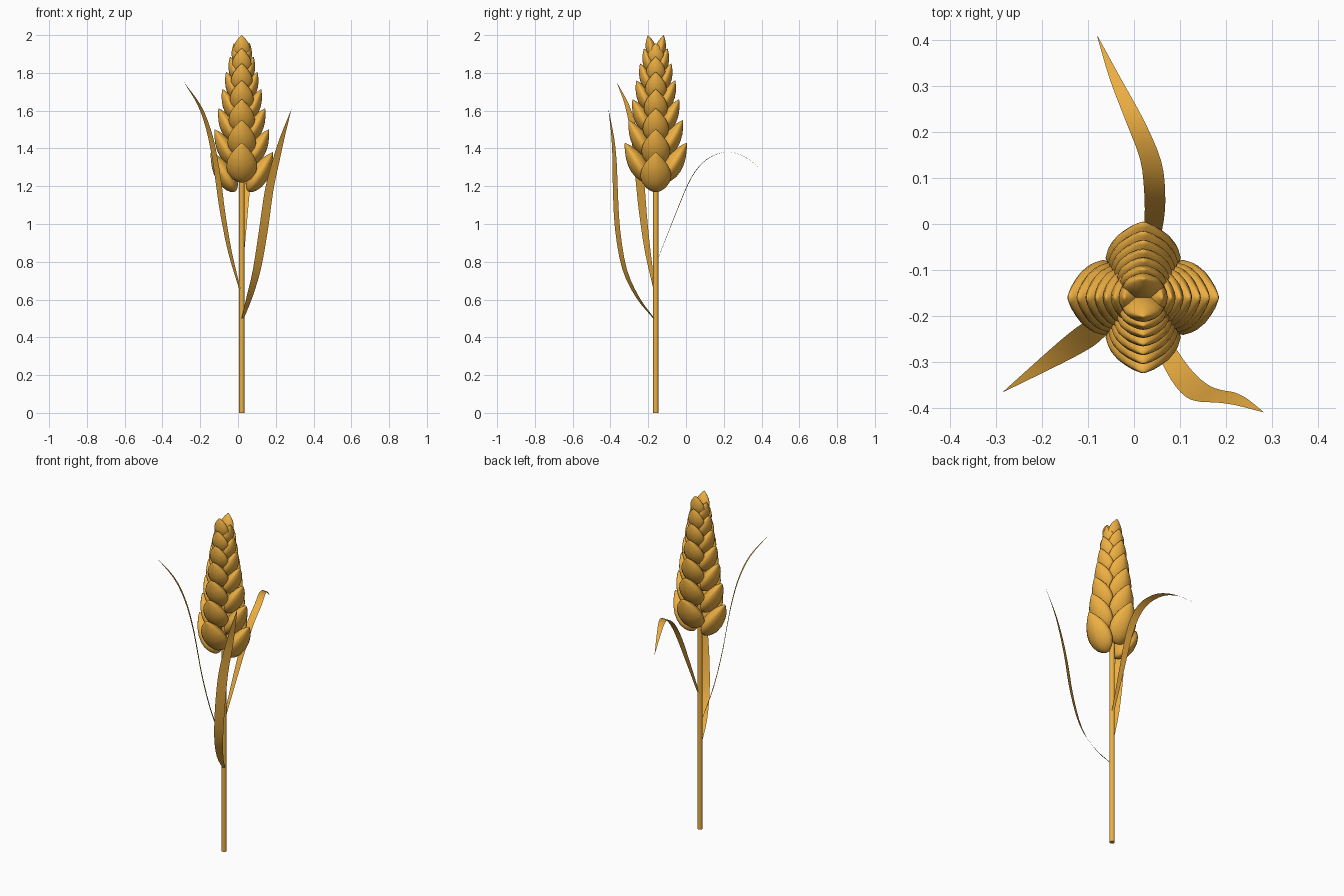
import bpy, bmesh, math
from mathutils import Vector, Matrix

if "Cube" in bpy.data.objects:
    bpy.data.objects.remove(bpy.data.objects["Cube"])

CENTRE = Vector((0.02, -0.16, 0))
gold = bpy.data.materials.new("golden_straw")
gold.diffuse_color = (0.85, 0.43, 0.055, 1)
gold.use_nodes = True
gold.node_tree.nodes["Principled BSDF"].inputs["Base Color"].default_value = gold.diffuse_color


def mesh_from(name, bm):
    bmesh.ops.recalc_face_normals(bm, faces=bm.faces)
    for f in bm.faces:
        f.smooth = True
    me = bpy.data.meshes.new(name)
    bm.to_mesh(me)
    bm.free()
    me.materials.append(gold)
    return me


def add(name, me, matrix=Matrix()):
    ob = bpy.data.objects.new(name, me)
    bpy.context.collection.objects.link(ob)
    ob.matrix_world = matrix
    return ob


# Stem: thin straight rod running up inside the ear
bpy.ops.mesh.primitive_cylinder_add(vertices=12, radius=0.014, depth=1.88,
                                    location=CENTRE + Vector((0, 0, 0.94)))
stem = bpy.context.object
stem.name = "stem"
stem.data.materials.append(gold)
bpy.ops.object.shade_smooth_by_angle(angle=math.radians(40))

# Unit grain: pointed teardrop, x = depth, y = width, z = length
PROFILE = [(0.008, 0.18), (0.04, 0.4), (0.12, 0.68), (0.25, 0.92), (0.4, 1), (0.55, 0.93),
           (0.7, 0.74), (0.85, 0.43), (0.95, 0.17)]
SIDES = 16
bm = bmesh.new()
rings = []
for t, r in PROFILE:
    ring = []
    for k in range(SIDES):
        a = 2 * math.pi * k / SIDES
        c, s = math.cos(a), math.sin(a)
        ring.append(bm.verts.new((math.copysign(abs(c) ** 1.2, c) * r,
                                  math.copysign(abs(s) ** 1.2, s) * r, t)))
    rings.append(ring)
base, tip = bm.verts.new((0, 0, 0)), bm.verts.new((0, 0, 1))
for k in range(SIDES):
    n = (k + 1) % SIDES
    for lo, hi in zip(rings, rings[1:]):
        bm.faces.new((lo[k], lo[n], hi[n], hi[k]))
    bm.faces.new((base, rings[0][n], rings[0][k]))
    bm.faces.new((tip, rings[-1][k], rings[-1][n]))
grain_mesh = mesh_from("grain", bm)

# Ear: four columns of seven grains, side columns sit half a step lower
for column in range(4):
    drop = 0.05 if column % 2 == 0 else 0.0
    for i in range(7):
        u = i / 6
        mix = lambda a, b: a + (b - a) * u
        z_tip = 1.43 + 0.125 * i - 0.005 * i * i - drop * mix(1, 0.85)
        height, r0, r1 = mix(0.208, 0.125), mix(0.035, 0.012), mix(0.164, 0.042)
        tilt = math.atan2(r1 - r0, height)
        size = Matrix.Diagonal((mix(0.052, 0.028), mix(0.082, 0.045),
                                math.hypot(height, r1 - r0), 1))
        m = (Matrix.Translation(CENTRE) @ Matrix.Rotation(column * math.pi / 2, 4, 'Z')
             @ Matrix.Translation((r0, 0, z_tip - height))
             @ Matrix.Rotation(tilt, 4, 'Y') @ size)
        add(f"grain_{column + 1}_{i + 1}", grain_mesh, m)


def spline(pts, steps=3):
    """Smooth path through the points."""
    p = [2 * pts[0] - pts[1]] + pts + [2 * pts[-1] - pts[-2]]
    out = []
    for i in range(1, len(p) - 2):
        a, b, c, d = p[i - 1:i + 3]
        for s in range(steps):
            t = s / steps
            out.append(0.5 * (2 * b + (c - a) * t + (2 * a - 5 * b + 4 * c - d) * t * t
                              + (3 * b - a - 3 * c + d) * t ** 3))
    return out + [pts[-1]]


def leaf(name, path, side, widths):
    """Flat tapering ribbon; widths follow the path points."""
    pts = spline([Vector((*p, w)) for p, w in zip(path, widths)])
    side = Vector(side).normalized()
    bm = bmesh.new()
    prev = None
    for p in pts:
        c, h = p.to_3d(), max(p[3], 0.001) / 2
        pair = (bm.verts.new(c - side * h), bm.verts.new(c + side * h))
        if prev:
            bm.faces.new((prev[0], prev[1], pair[1], pair[0]))
        prev = pair
    add(name, mesh_from(name, bm))


WIDTHS = (0.014, 0.036, 0.048, 0.054, 0.052, 0.044, 0.028, 0.001)

# Leaves: three blades curving away from the stem
leaf("front_right_leaf",
     [(0.025, -0.17, 0.5), (0.06, -0.255, 0.61), (0.1, -0.325, 0.76), (0.135, -0.362, 0.97),
      (0.165, -0.374, 1.18), (0.2, -0.378, 1.33), (0.235, -0.388, 1.46), (0.282, -0.41, 1.605)],
     (0.87, 0.5, 0), WIDTHS)
leaf("back_leaf",
     [(0.022, -0.155, 0.8), (0.034, -0.06, 1.04), (0.044, 0.01, 1.21), (0.045, 0.07, 1.305),
      (0.036, 0.14, 1.36), (0.002, 0.225, 1.382), (-0.04, 0.315, 1.353), (-0.08, 0.41, 1.282)],
     (1, -0.08, 0), (0.014, 0.032, 0.042, 0.046, 0.046, 0.042, 0.026, 0.001))
leaf("left_leaf",
     [(0.02 - 0.83 * r, -0.16 - 0.56 * r, z) for r, z in
      ((0.012, 0.655), (0.075, 0.85), (0.12, 1.05), (0.145, 1.2),
       (0.172, 1.35), (0.212, 1.5), (0.272, 1.63), (0.367, 1.748))],
     (0.56, -0.83, 0), WIDTHS)
